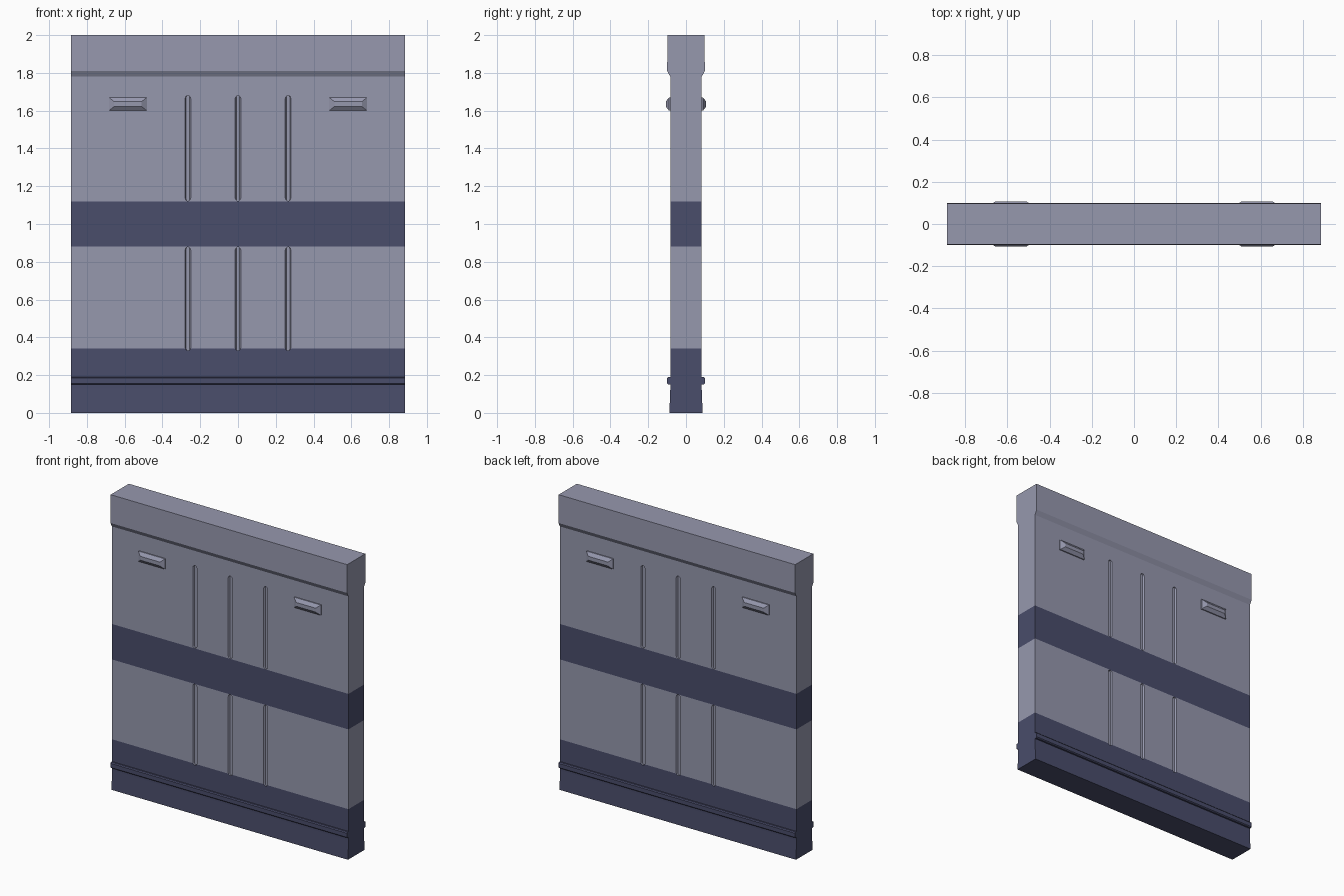
import bpy, bmesh, math

if "Cube" in bpy.data.objects:
    bpy.data.objects.remove(bpy.data.objects["Cube"])

W = 0.885  # half width of the panel


def material(name, rgb):
    m = bpy.data.materials.new(name)
    m.diffuse_color = (*rgb, 1)
    m.use_nodes = True
    m.node_tree.nodes["Principled BSDF"].inputs["Base Color"].default_value = m.diffuse_color
    return m


light = material("light grey metal", (0.305, 0.314, 0.423))
dark = material("dark slate stripe", (0.068, 0.074, 0.147))


def loft(name, loops, mats):
    """Skin a stack of equal-length vertex loops and cap both ends."""
    bm = bmesh.new()
    rings = [[bm.verts.new(p) for p in loop] for loop in loops]
    n = len(rings[0])
    for a, b in zip(rings, rings[1:]):
        for i in range(n):
            j = (i + 1) % n
            bm.faces.new((a[i], a[j], b[j], b[i]))
    bm.faces.new(rings[0][::-1])
    bm.faces.new(rings[-1])
    bmesh.ops.recalc_face_normals(bm, faces=bm.faces)
    me = bpy.data.meshes.new(name)
    bm.to_mesh(me)
    bm.free()
    for m in mats:
        me.materials.append(m)
    ob = bpy.data.objects.new(name, me)
    bpy.context.collection.objects.link(ob)
    return ob


# Main slab: flared foot, flat body, overhanging cap
levels = [(0, 0.088), (0.13, 0.083), (0.34, 0.083), (0.88, 0.083), (1.12, 0.083),
          (1.78, 0.083), (1.81, 0.1), (2.0, 0.097)]
panel = loft("wall_panel",
             [[(-W, -d, z), (W, -d, z), (W, d, z), (-W, d, z)] for z, d in levels],
             [light, dark])
# Dark stripes at the foot and across the middle
for f in panel.data.polygons:
    z = f.center.z
    f.material_index = int(z < 0.34 or 0.88 < z < 1.12)


# Vertical round-ended grooves, cut on both sides
def stadium(x, y, z0, z1, r):
    pts = []
    for k in range(14):
        a = math.pi * (k if k < 7 else k - 1) / 6
        zc = z1 - r if k < 7 else z0 + r
        pts.append((x + r * math.cos(a), y, zc + r * math.sin(a)))
    return pts


for side in (-1, 1):
    for x in (-0.265, 0, 0.265):
        for z0, z1 in ((0.33, 0.878), (1.122, 1.68)):
            cutter = loft("groove_cutter",
                          [stadium(x, side * 0.073, z0, z1, 0.009),
                           stadium(x, side * 0.093, z0, z1, 0.021)], [light])
            cutter.hide_render = True
            mod = panel.modifiers.new("groove", 'BOOLEAN')
            mod.operation = 'DIFFERENCE'
            mod.solver = 'EXACT'
            mod.object = cutter
bpy.context.view_layer.update()
dg = bpy.context.evaluated_depsgraph_get()
cut_mesh = bpy.data.meshes.new_from_object(panel.evaluated_get(dg))
panel.modifiers.clear()
panel.data = cut_mesh
for ob in list(bpy.data.objects):
    if ob.name.startswith("groove_cutter"):
        bpy.data.objects.remove(ob)

# Raised bevelled blocks near the top and bumper rails near the foot
block = [(0.08, 0.1, 0.035), (0.09, 0.1, 0.035), (0.107, 0.073, 0.013)]
rail = [(0.15, 0.08), (0.15, 0.094), (0.156, 0.1), (0.184, 0.1), (0.19, 0.094), (0.19, 0.08)]
for side, label in ((-1, "front"), (1, "back")):
    for x in (-0.583, 0.583):
        loft(label + "_raised_block",
             [[(x + sx * hx, side * y, 1.635 + sz * hz)
               for sx, sz in ((-1, -1), (1, -1), (1, 1), (-1, 1))]
              for y, hx, hz in block], [light])
    loft(label + "_bumper_rail",
         [[(x, side * y, z) for z, y in rail] for x in (-W, W)], [dark])
